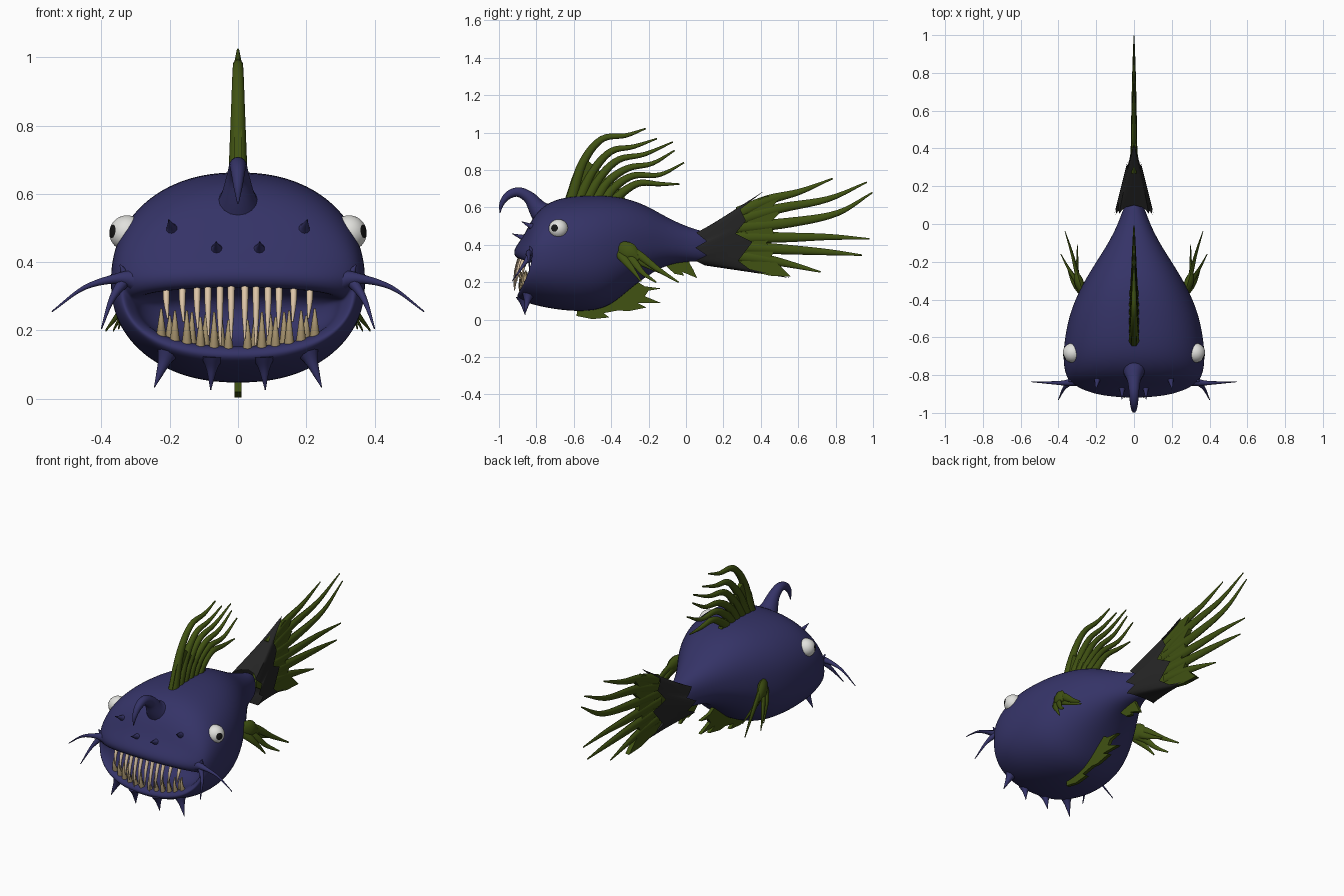
import bpy, bmesh, math
from mathutils import Vector


def material(name, rgb):
    m = bpy.data.materials.new(name)
    m.diffuse_color = (*rgb, 1)
    return m


SKIN = material("indigo skin", (0.035, 0.033, 0.135))
FIN = material("olive fin", (0.052, 0.085, 0.006))
BLACK = material("charcoal", (0.018, 0.018, 0.018))
WHITE = material("eye white", (0.75, 0.75, 0.72))
PUPIL = material("pupil", (0.008, 0.008, 0.008))
CREAM = material("cream tooth", (0.75, 0.58, 0.40))
TAN = material("tan tooth", (0.42, 0.32, 0.17))


def finish(name, bm, *mats, angle=50, subdiv=0):
    bmesh.ops.recalc_face_normals(bm, faces=bm.faces)
    me = bpy.data.meshes.new(name)
    bm.to_mesh(me)
    bm.free()
    ob = bpy.data.objects.new(name, me)
    bpy.context.collection.objects.link(ob)
    for m in mats:
        me.materials.append(m)
    bpy.ops.object.select_all(action='DESELECT')
    ob.select_set(True)
    bpy.context.view_layer.objects.active = ob
    bpy.ops.object.shade_smooth_by_angle(angle=math.radians(angle))
    if subdiv:
        mod = ob.modifiers.new("smooth", 'SUBSURF')
        mod.levels = mod.render_levels = subdiv
    return ob


def skin(bm, rings, caps=True):
    """Bridge closed rings of equal length."""
    vs = [[bm.verts.new(p) for p in r] for r in rings]
    n = len(vs[0])
    for a, b in zip(vs, vs[1:]):
        for i in range(n):
            bm.faces.new((a[i], a[(i + 1) % n], b[(i + 1) % n], b[i]))
    if caps:
        bm.faces.new(vs[0])
        bm.faces.new(vs[-1])


def spline(pts, sub=5):
    p = [Vector(q) for q in pts]
    p = [2 * p[0] - p[1]] + p + [2 * p[-1] - p[-2]]
    out = []
    for a, b, c, d in zip(p, p[1:], p[2:], p[3:]):
        for k in range(sub):
            t = k / sub
            out.append(0.5 * (2 * b + (c - a) * t + (2 * a - 5 * b + 4 * c - d) * t * t
                              + (3 * b - a - 3 * c + d) * t ** 3))
    return out + [p[-2]]


def tube(bm, pts, flat=1.0, ref=(1, 0, 0), n=10, sub=5):
    """Tapered tube through (x, y, z, radius) points, squashed along ref."""
    path = spline(pts, sub)
    rings = []
    for i, q in enumerate(path):
        t = (path[min(i + 1, len(path) - 1)] - path[max(i - 1, 0)]).xyz
        b = t.cross(Vector(ref)).normalized()
        m = b.cross(t).normalized() * flat
        r = max(q[3], 0.0015)
        rings.append([q.xyz + r * (b * math.cos(2 * math.pi * k / n) + m * math.sin(2 * math.pi * k / n))
                      for k in range(n)])
    skin(bm, rings)


def plate(bm, outline, half):
    """Thin web in the middle plane from (y, z) points."""
    skin(bm, [[(x, y, z) for y, z in outline] for x in (-half, half)])


def rays(bm, paths, radii, flat):
    for p in paths:
        tube(bm, [(0, y, z, r) for (y, z), r in zip(p, radii)], flat)


# Body: rings from tail to lips, then back into the mouth
# half width, top z, widest z, bottom z, y at top, y at side, y at bottom
RINGS = [
    (0.030, 0.46, 0.39, 0.32, 0.14, 0.14, 0.14), (0.065, 0.48, 0.39, 0.31, 0.06, 0.06, 0.06),
    (0.085, 0.50, 0.40, 0.31, 0.00, 0.00, 0.00), (0.135, 0.545, 0.41, 0.295, -0.10, -0.10, -0.10),
    (0.20, 0.605, 0.41, 0.24, -0.20, -0.20, -0.20), (0.262, 0.645, 0.39, 0.165, -0.30, -0.30, -0.30),
    (0.312, 0.662, 0.37, 0.075, -0.40, -0.40, -0.40), (0.348, 0.665, 0.36, 0.045, -0.50, -0.50, -0.50),
    (0.370, 0.66, 0.35, 0.045, -0.62, -0.62, -0.62), (0.376, 0.635, 0.34, 0.06, -0.73, -0.72, -0.73),
    (0.366, 0.56, 0.34, 0.08, -0.815, -0.785, -0.82), (0.350, 0.46, 0.33, 0.10, -0.86, -0.82, -0.88),
    (0.338, 0.405, 0.32, 0.115, -0.90, -0.825, -0.90), (0.325, 0.365, 0.305, 0.13, -0.925, -0.815, -0.905),
    (0.312, 0.325, 0.29, 0.150, -0.91, -0.80, -0.89), (0.298, 0.322, 0.285, 0.155, -0.86, -0.78, -0.85),
    (0.285, 0.34, 0.28, 0.14, -0.78, -0.73, -0.78), (0.20, 0.32, 0.26, 0.17, -0.66, -0.66, -0.66),
    (0.05, 0.27, 0.25, 0.23, -0.63, -0.63, -0.63)]


def spow(v, e):
    return math.copysign(abs(v) ** e, v)


bm = bmesh.new()
loft = []
for w, zt, zm, zb, yt, ym, yb in RINGS:
    ring = []
    for k in range(40):
        c, s = math.cos(math.tau * k / 40), math.sin(math.tau * k / 40)
        h, dy = (zt - zm, yt - ym) if s > 0 else (zm - zb, yb - ym)
        ring.append((w * spow(c, 0.88), ym + dy * abs(s), zm + h * spow(s, 0.88)))
    loft.append(ring)
skin(bm, loft)
finish("body", bm, SKIN, angle=180, subdiv=2)

# Curved lure horn
bm = bmesh.new()
tube(bm, [(0, -0.72, 0.53, 0.10), (0, -0.785, 0.585, 0.055), (0, -0.835, 0.65, 0.034), (0, -0.895, 0.682, 0.026),
          (0, -0.95, 0.665, 0.021), (0, -0.985, 0.62, 0.013), (0, -0.995, 0.57, 0.002)], n=16)
finish("lure_horn", bm, SKIN, angle=80)

# Brow spikes, chin spikes and whiskers
bm = bmesh.new()
wh = bmesh.new()
for s in (1, -1):
    for a, b, r in [((0.062, -0.85, 0.43), (0.064, -0.93, 0.46), 0.024),
                    ((0.19, -0.80, 0.485), (0.203, -0.88, 0.525), 0.026),
                    ((0.20, -0.84, 0.15), (0.245, -0.86, 0.033), 0.034),
                    ((0.075, -0.875, 0.125), (0.08, -0.86, 0.025), 0.03)]:
        a, b = Vector((s * a[0], *a[1:])), Vector((s * b[0], *b[1:]))
        tube(bm, [(*a.lerp(b, t), r * f) for t, f in ((0, 1.2), (0.35, 0.6), (0.7, 0.28), (1, 0.04))])
    tube(wh, [(s * 0.29, -0.82, 0.345, 0.04), (s * 0.35, -0.84, 0.352, 0.017), (s * 0.45, -0.84, 0.325, 0.007),
              (s * 0.545, -0.835, 0.255, 0.002)], ref=(0, 0, 1))
    tube(wh, [(s * 0.33, -0.83, 0.35, 0.02), (s * 0.37, -0.87, 0.29, 0.009), (s * 0.40, -0.93, 0.205, 0.002)],
         ref=(0, 1, 0))
    tube(wh, [(s * 0.325, -0.82, 0.35, 0.02), (s * 0.345, -0.835, 0.392, 0.002)], ref=(0, 1, 0))
finish("spikes", bm, SKIN, angle=80)
finish("whiskers", wh, SKIN, angle=80)

# Eyes: spheres facing outward, pupil coloured around the pole
for s, side in ((1, "right"), (-1, "left")):
    bm = bmesh.new()
    bmesh.ops.create_uvsphere(bm, u_segments=32, v_segments=32, radius=0.052)
    for f in bm.faces:
        f.material_index = int(f.calc_center_median().z > 0.052 * math.cos(0.42))
    q = Vector((s * 0.86, -0.42, 0.10)).to_track_quat('Z', 'Y')
    bmesh.ops.transform(bm, matrix=q.to_matrix().to_4x4(), verts=bm.verts)
    bmesh.ops.translate(bm, vec=(s * 0.325, -0.682, 0.485), verts=bm.verts)
    finish("eye_" + side, bm, WHITE, PUPIL, angle=80)

# Teeth: long upper row, two lower rows following the lip
up, low = bmesh.new(), bmesh.new()
for s in (1, -1):
    for x, length in ((0.02, 0.15), (0.053, 0.17), (0.088, 0.14), (0.12, 0.12), (0.163, 0.10), (0.21, 0.09)):
        y = -0.885 + 1.0 * x * x
        tube(up, [(s * x, y, 0.345, 0.011), (s * x, y - 0.025, 0.33 - length * 0.45, 0.009),
                  (s * x * 0.98, y - 0.035, 0.325 - length, 0.003)], n=8, sub=3)
    for x, length, back in ((0.028, 0.09, 0), (0.07, 0.11, 0), (0.11, 0.09, 0), (0.15, 0.10, 0), (0.185, 0.09, 0),
                            (0.225, 0.08, 0), (0.05, 0.11, 1), (0.095, 0.10, 1), (0.135, 0.10, 1), (0.2, 0.07, 1)):
        k = math.sqrt(1 - (x / 0.31) ** 2)
        y, z = -0.79 - 0.085 * k + 0.025 * back, 0.28 - 0.14 * k
        tube(low, [(s * x, y, z, 0.015), (s * x, y - 0.012, z + length * 0.5, 0.009),
                   (s * x, y - 0.008, z + length, 0.003)], n=8, sub=3)
finish("upper_teeth", up, CREAM)
finish("lower_teeth", low, TAN)

# Dorsal fin
bm = bmesh.new()
plate(bm, [(-0.655, 0.62), (-0.61, 0.76), (-0.55, 0.87), (-0.50, 0.83), (-0.45, 0.78), (-0.39, 0.72),
           (-0.33, 0.66), (-0.32, 0.62)], 0.012)
rays(bm, [
    [(-0.62, 0.62), (-0.55, 0.84), (-0.45, 0.965), (-0.32, 0.985), (-0.215, 1.022)],
    [(-0.58, 0.62), (-0.50, 0.79), (-0.40, 0.90), (-0.28, 0.925), (-0.155, 0.968)],
    [(-0.54, 0.62), (-0.46, 0.76), (-0.36, 0.855), (-0.22, 0.885), (-0.07, 0.95)],
    [(-0.49, 0.62), (-0.42, 0.735), (-0.31, 0.81), (-0.18, 0.835), (-0.06, 0.905)],
    [(-0.45, 0.62), (-0.38, 0.71), (-0.28, 0.77), (-0.14, 0.775), (-0.01, 0.84)],
    [(-0.40, 0.62), (-0.34, 0.68), (-0.25, 0.73), (-0.14, 0.725), (-0.035, 0.725)]],
    (0.034, 0.024, 0.018, 0.012, 0.004), 0.9)
finish("dorsal_fin", bm, FIN)

# Tail fin: web and long rays
bm = bmesh.new()
plate(bm, [(0.16, 0.36), (0.16, 0.46), (0.30, 0.58), (0.42, 0.66), (0.50, 0.65), (0.46, 0.60), (0.50, 0.57),
           (0.45, 0.52), (0.47, 0.46), (0.43, 0.41), (0.47, 0.36), (0.45, 0.33), (0.50, 0.29), (0.56, 0.23),
           (0.45, 0.235), (0.3, 0.27)], 0.013)
rays(bm, [
    [(0.28, 0.57), (0.44, 0.64), (0.61, 0.685), (0.785, 0.755)],
    [(0.27, 0.53), (0.50, 0.595), (0.76, 0.645), (0.967, 0.735)],
    [(0.26, 0.49), (0.56, 0.52), (0.81, 0.57), (0.997, 0.68)],
    [(0.26, 0.44), (0.54, 0.44), (0.77, 0.442), (0.98, 0.432)],
    [(0.27, 0.39), (0.54, 0.375), (0.77, 0.36), (0.94, 0.345)],
    [(0.28, 0.34), (0.44, 0.32), (0.58, 0.29), (0.72, 0.255)]],
    (0.034, 0.026, 0.016, 0.004), 0.6)
finish("tail_fin", bm, FIN)

# Dark tail sleeve with jagged borders
LEFT = [(0.10, 0.485), (0.055, 0.465), (0.11, 0.42), (0.05, 0.385), (0.11, 0.345), (0.05, 0.315), (0.08, 0.30),
        (0.10, 0.29)]
RIGHT = [(0.42, 0.69), (0.29, 0.59), (0.32, 0.53), (0.265, 0.46), (0.355, 0.415), (0.28, 0.315), (0.34, 0.27),
         (0.56, 0.222)]
bm = bmesh.new()
rings = []
SUB = 4
last = (len(LEFT) - 1) * SUB
for u in range(9):
    edge = []
    for j in range(last + 1):
        i, f = min(j // SUB, len(LEFT) - 2), 0
        f = j / SUB - i
        a = Vector(LEFT[i]).lerp(Vector(LEFT[i + 1]), f)
        b = Vector(RIGHT[i]).lerp(Vector(RIGHT[i + 1]), f)
        p = a.lerp(b, u / 8)
        c = math.sqrt(max(0, 1 - (1 - 2 * j / last) ** 2)) ** 0.8
        edge.append((c * max(0.022, 0.105 - 0.25 * (p.x - 0.05)), p.x, p.y))
    rings.append(edge + [(-x, y, z) for x, y, z in edge[-2:0:-1]])
skin(bm, rings, caps=False)
finish("tail_sleeve", bm, BLACK)

# Belly fin and small rear fin
bm = bmesh.new()
plate(bm, [(-0.58, 0.08), (-0.585, 0.02), (-0.50, 0.003), (-0.41, 0.012), (-0.44, 0.035), (-0.36, 0.05),
           (-0.31, 0.045), (-0.21, 0.065), (-0.26, 0.09), (-0.13, 0.088), (-0.22, 0.125), (-0.20, 0.155),
           (-0.13, 0.167), (-0.22, 0.178), (-0.28, 0.215), (-0.34, 0.24), (-0.45, 0.12)], 0.010)
finish("belly_fin", bm, FIN)
bm = bmesh.new()
plate(bm, [(-0.14, 0.33), (-0.10, 0.28), (-0.06, 0.245), (-0.01, 0.235), (-0.02, 0.255), (0.06, 0.222),
           (0.04, 0.265), (0.02, 0.30), (0.02, 0.33)], 0.010)
finish("rear_fin", bm, FIN)

# Side fins: flat root and trailing rays
for s, side in ((1, "right"), (-1, "left")):
    bm = bmesh.new()
    for path, radii in [
            ([(0.25, -0.385, 0.375), (0.275, -0.35, 0.375), (0.295, -0.30, 0.36), (0.31, -0.25, 0.325)],
             (0.02, 0.042, 0.048, 0.01)),
            ([(0.28, -0.33, 0.385), (0.305, -0.25, 0.345), (0.33, -0.15, 0.27), (0.365, -0.04, 0.20)],
             (0.026, 0.022, 0.014, 0.004)),
            ([(0.28, -0.33, 0.37), (0.30, -0.26, 0.32), (0.30, -0.19, 0.28), (0.30, -0.11, 0.24)],
             (0.026, 0.02, 0.012, 0.004)),
            ([(0.28, -0.34, 0.36), (0.32, -0.28, 0.31), (0.35, -0.23, 0.25), (0.387, -0.16, 0.20)],
             (0.026, 0.02, 0.013, 0.004)),
            ([(0.28, -0.36, 0.36), (0.315, -0.32, 0.31), (0.335, -0.28, 0.26), (0.35, -0.24, 0.205)],
             (0.026, 0.02, 0.012, 0.004))]:
        tube(bm, [(s * x, y, z, r) for (x, y, z), r in zip(path, radii)], flat=0.5)
    finish("side_fin_" + side, bm, FIN)
